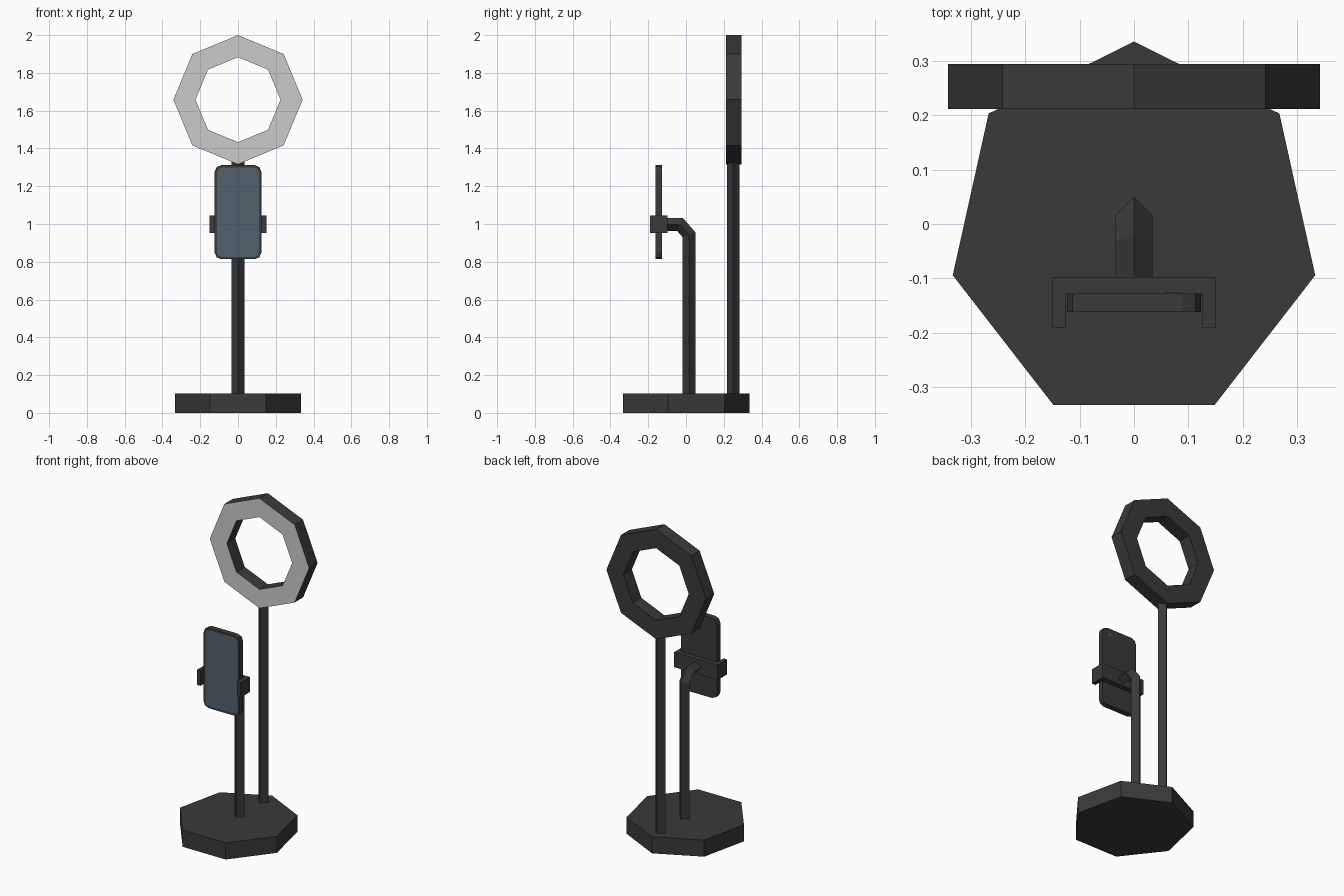
import bpy, bmesh
from math import sin, cos, pi
from mathutils import Vector

if "Cube" in bpy.data.objects:
    bpy.data.objects.remove(bpy.data.objects["Cube"])


def material(name, rgb):
    m = bpy.data.materials.new(name)
    m.diffuse_color = (*rgb, 1)
    m.use_nodes = True
    m.node_tree.nodes["Principled BSDF"].inputs["Base Color"].default_value = m.diffuse_color
    return m


BLACK = material("black_plastic", (0.042, 0.042, 0.042))
LIGHT = material("light_panel", (0.8, 0.8, 0.8))
GLASS = material("screen_glass", (0.085, 0.12, 0.147))


def finish(name, bm, *mats):
    bmesh.ops.recalc_face_normals(bm, faces=bm.faces[:])
    me = bpy.data.meshes.new(name)
    bm.to_mesh(me)
    bm.free()
    for m in mats:
        me.materials.append(m)
    ob = bpy.data.objects.new(name, me)
    bpy.context.collection.objects.link(ob)
    return ob


def prism(points, offset):
    """Closed solid: polygon of 3D points pushed along offset; returns bmesh and first face."""
    bm = bmesh.new()
    n = len(points)
    a = [bm.verts.new(p) for p in points]
    b = [bm.verts.new(Vector(p) + Vector(offset)) for p in points]
    first = bm.faces.new(a)
    bm.faces.new(b[::-1])
    for i in range(n):
        j = (i + 1) % n
        bm.faces.new((a[i], a[j], b[j], b[i]))
    return bm, first


def tube(name, path, r=0.034):
    """Diamond-section tube along a mitred path of (y, z) points at x = 0."""
    pts = [Vector(p) for p in path]
    bm = bmesh.new()
    rings = []
    for i, p in enumerate(pts):
        d0 = (p - pts[i - 1]).normalized() if i else (pts[1] - p).normalized()
        d1 = (pts[i + 1] - p).normalized() if i < len(pts) - 1 else d0
        t = (d0 + d1).normalized()
        n = Vector((t.y, -t.x)) * r / t.dot(d0)
        ring = [(r, p.x, p.y), (0, p.x + n.x, p.y + n.y),
                (-r, p.x, p.y), (0, p.x - n.x, p.y - n.y)]
        rings.append([bm.verts.new(v) for v in ring])
    for a, b in zip(rings, rings[1:]):
        for k in range(4):
            m = (k + 1) % 4
            bm.faces.new((a[k], a[m], b[m], b[k]))
    bm.faces.new(rings[0])
    bm.faces.new(rings[-1][::-1])
    finish(name, bm, BLACK)


# Seven-sided base
base = [(0.3415 * sin(2 * pi * i / 7), -0.016 + 0.351 * cos(2 * pi * i / 7), 0) for i in range(7)]
finish("base", prism(base, (0, 0, 0.103))[0], BLACK)

# Poles
tube("light_pole", [(0.25, 0.09), (0.25, 1.345)])
tube("phone_arm", [(0.016, 0.09), (0.016, 0.943), (-0.032, 0.998), (-0.1, 0.998)])

# Eight-sided ring light with a bright front
bm = bmesh.new()
loops = []
for r, y in ((0.342, 0.211), (0.342, 0.294), (0.225, 0.294), (0.225, 0.211)):
    loops.append([bm.verts.new((r * sin(pi * i / 4), y, 1.658 + r * cos(pi * i / 4)))
                  for i in range(8)])
for k in range(4):
    a, b = loops[k], loops[(k + 1) % 4]
    for i in range(8):
        j = (i + 1) % 8
        f = bm.faces.new((a[i], a[j], b[j], b[i]))
        f.material_index = int(k == 3)
finish("ring_light", bm, BLACK, LIGHT)

# U-shaped phone clamp
half = [(0.15, -0.097), (0.15, -0.19), (0.125, -0.19), (0.125, -0.128)]
outline = half + [(-x, y) for x, y in reversed(half)]
finish("phone_clamp", prism([(x, y, 0.953) for x, y in outline], (0, 0, 0.093))[0], BLACK)

# Phone with rounded corners and inset screen
W, H, R, CZ = 0.1235, 0.249, 0.035, 1.0625
corners = []
for q, (sx, sz) in enumerate(((1, 1), (-1, 1), (-1, -1), (1, -1))):
    for s in range(3):
        a = q * pi / 2 + s * pi / 4
        corners.append((sx * (W - R) + R * cos(a), -0.162, CZ + sz * (H - R) + R * sin(a)))
bm, front = prism(corners, (0, 0.034, 0))
bmesh.ops.recalc_face_normals(bm, faces=bm.faces[:])
bmesh.ops.inset_region(bm, faces=[front], thickness=0.013)
front.material_index = 1
finish("phone", bm, BLACK, GLASS)

# Rear camera lens
lens = [(0.072 + 0.013 * cos(pi * i / 4), -0.13, 1.268 + 0.013 * sin(pi * i / 4)) for i in range(8)]
finish("camera_lens", prism(lens, (0, 0.004, 0))[0], GLASS)
